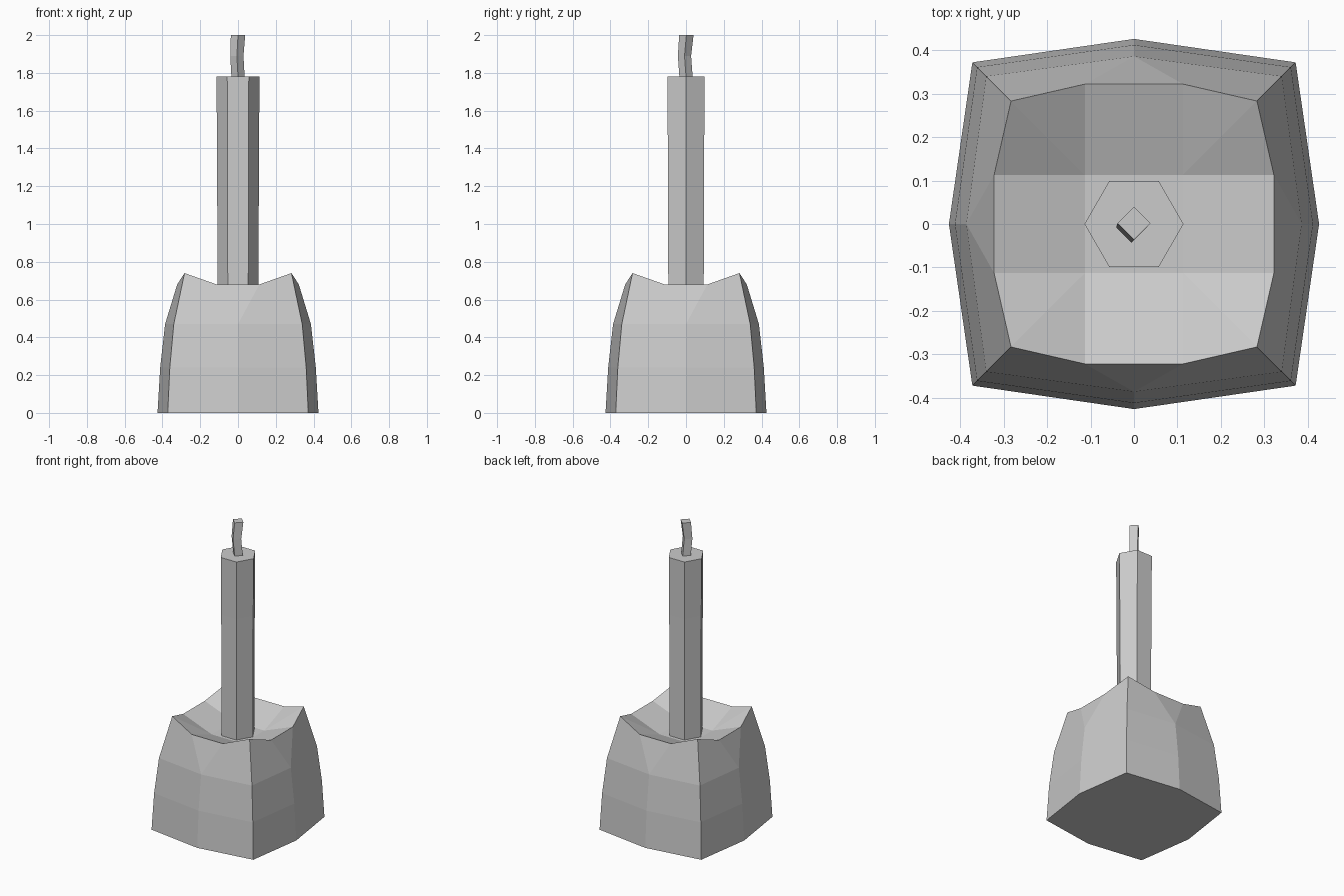
import bpy, bmesh
from math import cos, sin, radians

cube = bpy.data.objects.get("Cube")
if cube:
    bpy.data.objects.remove(cube, do_unlink=True)

grey = bpy.data.materials.new("plain grey")
grey.use_nodes = True
grey.diffuse_color = (0.6, 0.6, 0.6, 1)
grey.node_tree.nodes["Principled BSDF"].inputs["Base Color"].default_value = (0.6, 0.6, 0.6, 1)


def finish(name, bm):
    """Turn a bmesh into a flat-shaded object."""
    bmesh.ops.recalc_face_normals(bm, faces=bm.faces[:])
    mesh = bpy.data.meshes.new(name)
    bm.to_mesh(mesh)
    bm.free()
    mesh.materials.append(grey)
    obj = bpy.data.objects.new(name, mesh)
    bpy.context.collection.objects.link(obj)
    return obj


def bridge(bm, a, b):
    """Join two rings with the same number of vertices."""
    n = len(a)
    for i in range(n):
        j = (i + 1) % n
        bm.faces.new((a[i], a[j], b[j], b[i]))


def stack(name, sides, sections):
    """Closed prism through sections of (x, y, z, radius)."""
    bm = bmesh.new()
    rings = []
    for x, y, z, r in sections:
        angles = [radians(360 * i / sides) for i in range(sides)]
        rings.append([bm.verts.new((x + r * cos(a), y + r * sin(a), z)) for a in angles])
    for a, b in zip(rings, rings[1:]):
        bridge(bm, a, b)
    bm.faces.new(rings[0])
    bm.faces.new(rings[-1])
    return finish(name, bm)


# Bulging square holder: each quarter turn repeats the same points
def quarter_turns(bm, points):
    ring = []
    for c, s in ((1, 0), (0, 1), (-1, 0), (0, -1)):
        ring += [bm.verts.new((c * x - s * y, s * x + c * y, z)) for x, y, z in points]
    return ring


bm = bmesh.new()
walls = [quarter_turns(bm, [(side, 0, z), (corner, corner, z)])
         for z, side, corner in ((0, 0.426, 0.372), (0.24, 0.412, 0.361), (0.47, 0.386, 0.34))]
rim = quarter_turns(bm, [(0.322, -0.113, 0.68), (0.322, 0.113, 0.68), (0.283, 0.283, 0.74)])
well = quarter_turns(bm, [(0.113, 0.113, 0.6)])
bm.faces.new(walls[0])
bridge(bm, walls[0], walls[1])
bridge(bm, walls[1], walls[2])
top = walls[2]
for q in range(4):
    side, corner, last = top[2 * q], top[2 * q + 1], top[2 * q - 1]
    low, high, peak, prev = rim[3 * q], rim[3 * q + 1], rim[3 * q + 2], rim[3 * q - 1]
    after = rim[(3 * q + 3) % 12]
    # Upper wall
    bm.faces.new((side, high, low))
    bm.faces.new((side, corner, peak, high))
    bm.faces.new((last, side, low, prev))
    # Dished top, folded along the diagonals
    bm.faces.new((low, high, well[q], well[q - 1]))
    bm.faces.new((high, peak, well[q]))
    bm.faces.new((peak, after, well[q]))
bm.faces.new(well)
finish("holder", bm)

# Six-sided candle, slightly narrower at its foot
stack("candle", 6, [(0, 0, 0.6, 0.108), (0, 0, 1.4, 0.111), (0, 0, 1.78, 0.114)])

# Bent four-sided wick
stack("wick", 4, [(0, 0, 1.78, 0.035), (-0.006, -0.008, 1.89, 0.035), (0, 0.002, 2.0, 0.038)])
